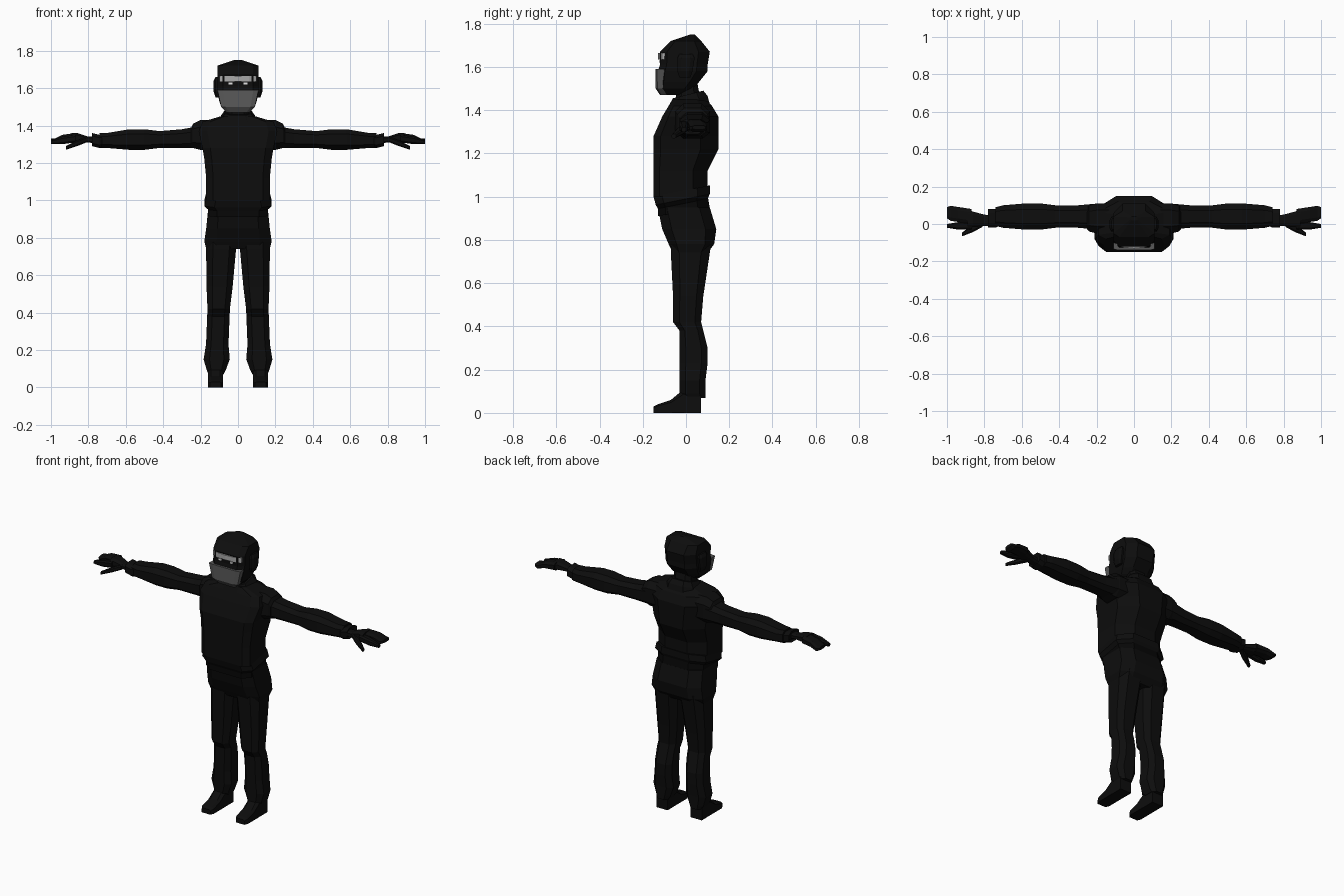
import bpy
import bmesh
from mathutils import Vector

cube = bpy.data.objects.get("Cube")
if cube:
    bpy.data.objects.remove(cube, do_unlink=True)


def material(name, value):
    mat = bpy.data.materials.new(name)
    mat.use_nodes = True
    color = (value, value, value, 1)
    mat.diffuse_color = color
    shader = mat.node_tree.nodes["Principled BSDF"]
    shader.inputs["Base Color"].default_value = color
    shader.inputs["Roughness"].default_value = 1
    return mat


CLOTH = material("black cloth", .004)
DARK = material("dark trim", .002)
GREY = material("mask grey", .1)
SILVER = material("goggle silver", .4)
WHITE = material("eye white", .8)

# For each loft direction: the axis of the width, of the span and of the path
AXES = {"z": (0, 1, 2), "x": (1, 2, 0), "y": (0, 2, 1)}


def loft(name, mat, axis, rings, centre=0, lean=0, level=0,
         low=.55, high=.55, slope=0, mirror=False):
    """Skin eight-sided rings given as (position, half width, span start, span end).
    The width is centred on centre + lean * position and the span starts from level.
    low and high set the width of the flat sides, slope tilts the rings."""
    outline = [(low, -1), (1, -low), (1, high), (high, 1),
               (-high, 1), (-1, high), (-1, -low), (-low, -1)]
    width_axis, span_axis, path_axis = AXES[axis]
    bm = bmesh.new()
    loops = []
    for position, half_width, start, end in rings:
        loop = []
        for u, v in outline:
            point = Vector()
            point[width_axis] = centre + lean * position + u * half_width
            point[span_axis] = level + (start + end + v * (end - start)) / 2
            point[path_axis] = position + slope * point[span_axis]
            loop.append(bm.verts.new(point))
        loops.append(loop)
    for lower, upper in zip(loops, loops[1:]):
        for i in range(len(outline)):
            j = (i + 1) % len(outline)
            bm.faces.new((lower[i], lower[j], upper[j], upper[i]))
    bm.faces.new(loops[0])
    bm.faces.new(loops[-1])
    bmesh.ops.remove_doubles(bm, verts=bm.verts[:], dist=.0005)
    bmesh.ops.recalc_face_normals(bm, faces=bm.faces[:])
    mesh = bpy.data.meshes.new(name)
    bm.to_mesh(mesh)
    bm.free()
    mesh.materials.append(mat)
    obj = bpy.data.objects.new(name, mesh)
    bpy.context.collection.objects.link(obj)
    if mirror:
        obj.modifiers.new("Mirror", "MIRROR").use_mirror_merge = False


def arm_part(name, rings, **options):
    """A mirrored part along the outstretched arm, spans measured from its axis."""
    loft(name, CLOTH, "x", rings, level=1.33, mirror=True, **options)


# Jacket with a sloping waistband and collar
loft("jacket", CLOTH, "z", [
    (1, .17, -.15, .1), (1.12, .17, -.15, .1), (1.22, .18, -.15, .15),
    (1.28, .19, -.15, .15), (1.37, .21, -.11, .15), (1.42, .19, -.08, .12),
    (1.45, .09, -.06, .09)], low=.78, high=.45)
loft("jacket_hem", CLOTH, "z", [
    (.97, .16, -.13, .1), (.99, .18, -.14, .11), (1.03, .17, -.15, .11)],
    low=.7, slope=.2)
loft("collar", CLOTH, "z", [
    (1.4, .1, -.08, .11), (1.44, .09, -.08, .1), (1.47, .07, -.06, .08)], slope=.25)
loft("neck", CLOTH, "z", [(1.43, .06, -.05, .07), (1.54, .06, -.04, .05)])

# Trousers: belt, hips and two legs
loft("belt", DARK, "z", [
    (.93, .16, -.13, .11), (.99, .16, -.13, .1)], low=.7, slope=.15)
loft("hips", CLOTH, "z", [
    (.74, .17, -.06, .1), (.78, .18, -.08, .13), (.85, .17, -.11, .14),
    (.95, .16, -.13, .11)], low=.65, high=.6)
loft("legs", CLOTH, "z", [
    (.07, .04, -.01, .09), (.09, .05, -.03, .09), (.15, .07, -.03, .09),
    (.23, .06, -.03, .1), (.3, .06, -.03, .1), (.38, .06, -.03, .08),
    (.42, .06, -.06, .07), (.54, .07, -.06, .08), (.74, .08, -.07, .11),
    (.8, .08, -.07, .12)], centre=.12, lean=-.04, mirror=True)

# Boots: toe, instep and ankle shaft
loft("boots", CLOTH, "y", [
    (-.15, .03, 0, .03), (-.13, .04, 0, .04), (-.07, .04, 0, .06),
    (-.01, .04, 0, .11), (.06, .04, 0, .12), (.07, .04, 0, .1)],
    centre=.12, low=.98, high=.6, mirror=True)

# Sleeves with shoulder pads and cuffs
arm_part("shoulders", [
    (.12, .08, -.06, .1), (.2, .08, -.06, .1), (.24, .07, -.05, .08),
    (.25, .06, -.05, .06)], centre=.03)
arm_part("sleeves", [
    (.19, .07, -.05, .07), (.3, .06, -.05, .05), (.42, .06, -.05, .04),
    (.5, .07, -.06, .05), (.58, .07, -.06, .05), (.7, .06, -.05, .03),
    (.74, .05, -.05, .03)], centre=.04)
arm_part("cuffs", [
    (.72, .04, -.04, .02), (.74, .05, -.05, .02), (.78, .05, -.04, .03),
    (.77, .03, -.03, .01)], centre=.03)

# Gloves: palm, grouped fingers, index finger and thumb
arm_part("palms", [
    (.74, .03, -.03, .01), (.8, .03, -.02, .01), (.86, .04, -.02, .03),
    (.89, .05, -.02, .03)], centre=-.06, lean=.1)
arm_part("fingers", [
    (.87, .04, -.02, .03), (.94, .04, -.02, .02), (.98, .04, -.03, 0),
    (1, .03, -.02, 0)], centre=-.09, lean=.15)
arm_part("index_fingers", [
    (.87, .02, -.02, .02), (.94, .02, -.03, .01), (1, .01, -.03, -.01)], centre=-.01)
arm_part("thumbs", [
    (.81, .02, -.02, .01), (.86, .02, -.04, -.01), (.92, .01, -.06, -.04)],
    centre=.45, lean=-.55)

# Hooded head with ears
loft("head", CLOTH, "z", [
    (1.47, .06, -.1, -.02), (1.5, .09, -.13, .03), (1.53, .1, -.13, .06),
    (1.58, .11, -.13, .1), (1.61, .11, -.12, .1), (1.67, .11, -.12, .11),
    (1.72, .11, -.07, .07), (1.75, .02, .02, .04)], low=.72)
loft("ears", CLOTH, "z", [
    (1.55, .01, -.03, .02), (1.58, .02, -.04, .03), (1.64, .02, -.04, .04),
    (1.66, .01, -.03, .03)], centre=.11, mirror=True)

# Face mask, goggle band and eye glints
loft("face_mask", GREY, "z", [
    (1.47, .06, -.12, -.08), (1.5, .09, -.14, -.08), (1.59, .11, -.14, -.09)], low=.75)
loft("goggle_band", SILVER, "x", [
    (0, .02, -.02, .01), (.06, .02, -.02, .01), (.1, .01, -.02, .01)],
    centre=-.11, lean=.1, level=1.655, low=1, high=1, mirror=True)
loft("eye_glints", WHITE, "z", [
    (1.62, .01, -.125, -.118), (1.63, .01, -.125, -.118)],
    centre=.04, low=1, high=1, mirror=True)
